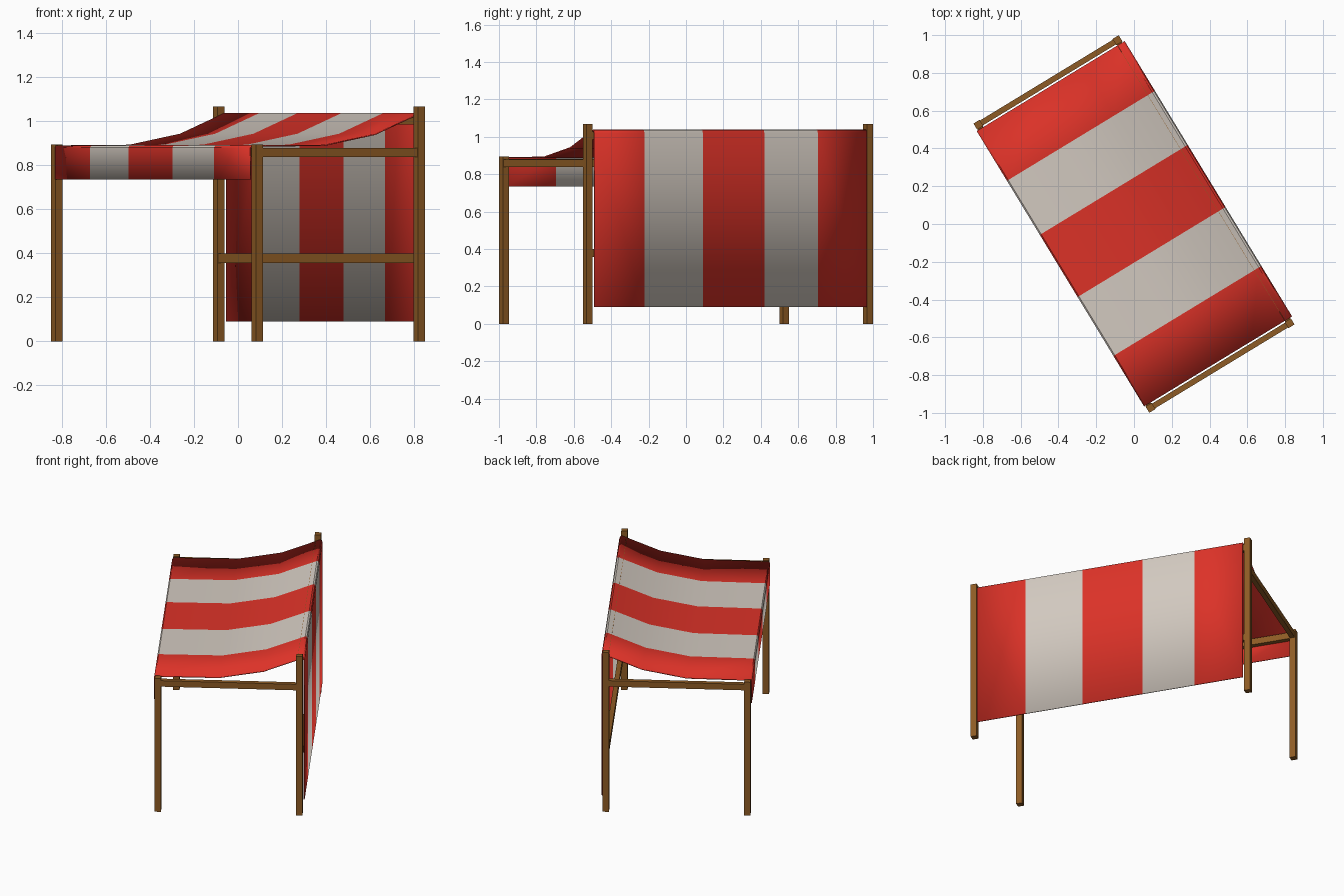
import bpy, math
from mathutils import Matrix

if "Cube" in bpy.data.objects:
    bpy.data.objects.remove(bpy.data.objects["Cube"])

TURN = Matrix.Rotation(math.radians(31.3), 4, 'Z')   # whole stall is turned on the ground
PX, PY, W = 0.431, 0.877, 0.038                      # post positions and thickness


def material(name, rgb):
    m = bpy.data.materials.new(name)
    m.diffuse_color = (*rgb, 1)
    m.use_nodes = True
    m.node_tree.nodes["Principled BSDF"].inputs["Base Color"].default_value = m.diffuse_color
    return m


wood = material("brown wood", (0.27, 0.105, 0.018))
red = material("red cloth", (0.72, 0.032, 0.021))
white = material("off white cloth", (0.65, 0.59, 0.53))


def make_object(name, verts, faces, mats):
    me = bpy.data.meshes.new(name)
    me.from_pydata(verts, [], faces)
    for m in mats:
        me.materials.append(m)
    ob = bpy.data.objects.new(name, me)
    ob.matrix_world = TURN
    bpy.context.collection.objects.link(ob)
    return ob


def box(name, lo, hi):
    v = [(x, y, z) for x in (lo[0], hi[0]) for y in (lo[1], hi[1]) for z in (lo[2], hi[2])]
    f = [(0, 1, 3, 2), (4, 6, 7, 5), (0, 4, 5, 1), (2, 3, 7, 6), (0, 2, 6, 4), (1, 5, 7, 3)]
    return make_object(name, v, f, [wood])


# Posts: low at the front, high at the back
h = W / 2
for side, sy in (("left", 1), ("right", -1)):
    for end, sx, top in (("front", -1, 0.895), ("back", 1, 1.067)):
        x, y = sx * PX, sy * PY
        box(f"{end}_{side}_post", (x - h, y - h, 0), (x + h, y + h, top))
    # End rails
    y = sy * PY
    box(f"{side}_end_rail", (-PX + h, y - 0.015, 0.838), (PX - h, y + 0.015, 0.878))

# Long rails
for name, x, z in (("front_top_rail", -PX, 0.838),
                   ("back_top_rail", PX, 0.985),
                   ("back_low_rail", PX, 0.357)):
    box(name, (x - 0.015, -PY + h, z), (x + 0.015, PY - h, z + 0.042))

# Striped cloth: front flap, sagging roof, back wall
profile = [(-0.456, 0.735), (-0.456, 0.882), (-0.448, 0.891), (-0.06, 0.894),
           (0.21, 0.944), (0.445, 1.038), (0.455, 1.035), (0.461, 1.02), (0.461, 0.09)]
stripes = [-0.853, -0.54, -0.175, 0.21, 0.545, 0.853]
n = len(stripes)
verts = [(x, y, z) for x, z in profile for y in stripes]
faces, index = [], []
for i in range(len(profile) - 1):
    for j in range(n - 1):
        a = i * n + j
        faces.append((a, a + n, a + n + 1, a + 1))
        index.append(j % 2)
cloth = make_object("striped_cloth", verts, faces, [red, white])
for p, k in zip(cloth.data.polygons, index):
    p.material_index = k
cloth.data.shade_smooth()
cloth.data.set_sharp_from_angle(angle=math.radians(30))
thick = cloth.modifiers.new("thickness", 'SOLIDIFY')
thick.thickness = 0.006
thick.offset = -1
